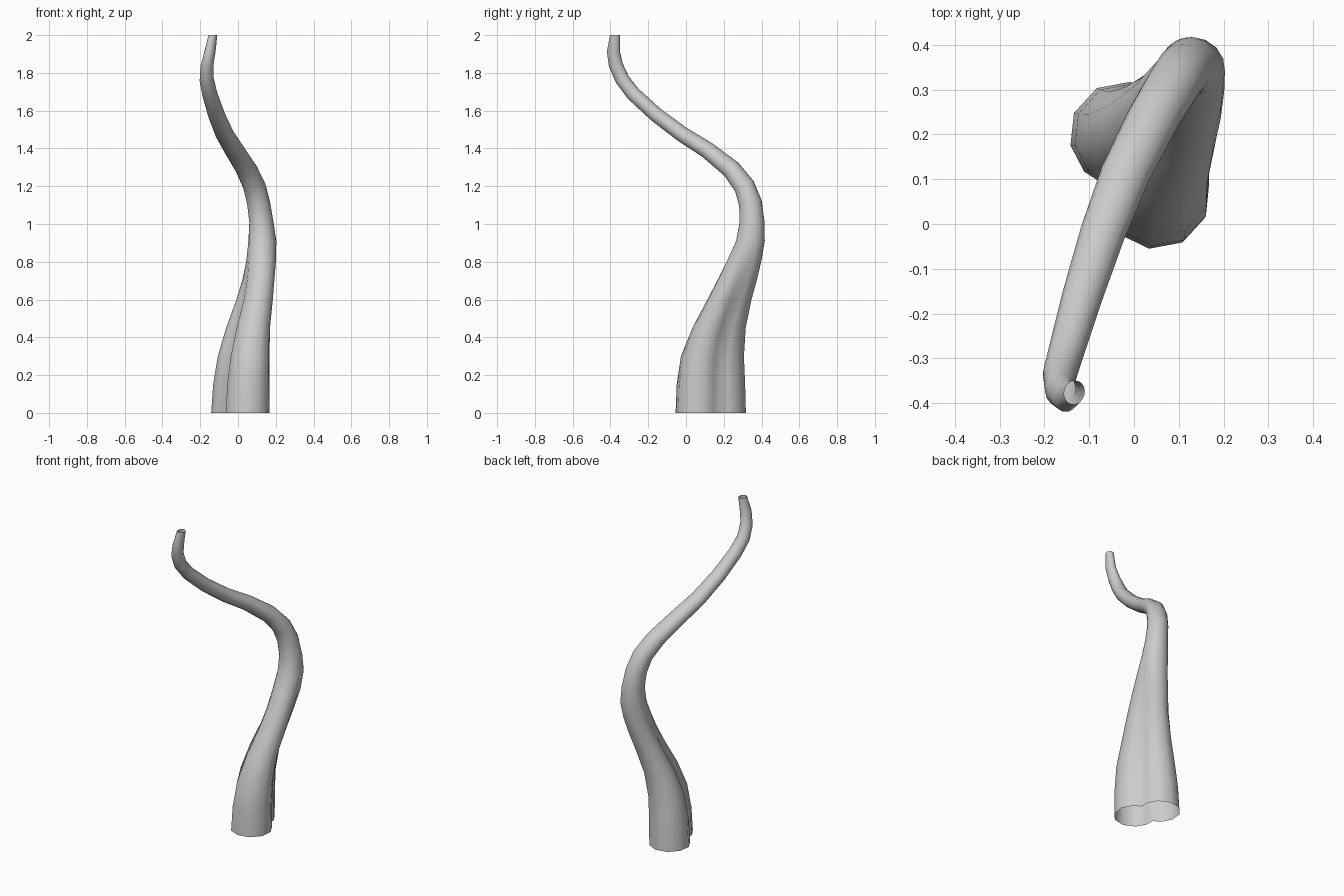
import bpy, bmesh, math
from mathutils import Vector

SIDES = 16
UP = Vector((0, 0, 1))

# Rings: centre x, y, z, heading angle, half length, lobe radius, lobe offset
rings = [
    (0.0125, 0.131, 0.00, 119, 0.197, 0.119, 0.078),
    (0.018, 0.132, 0.15, 119, 0.192, 0.115, 0.076),
    (0.030, 0.140, 0.30, 119, 0.177, 0.105, 0.070),
    (0.053, 0.175, 0.45, 118, 0.149, 0.090, 0.058),
    (0.088, 0.230, 0.60, 115, 0.122, 0.078, 0.042),
    (0.109, 0.274, 0.71, 110, 0.107, 0.074, 0.030),
    (0.123, 0.310, 0.81, 102, 0.092, 0.075, 0.015),
    (0.129, 0.341, 0.91, 90, 0.076, 0.074, 0.005),
    (0.124, 0.350, 1.01, 80, 0.067, 0.065, 0),
    (0.109, 0.341, 1.11, 75, 0.062, 0.061, 0),
    (0.087, 0.309, 1.20, 73, 0.056, 0.060, 0),
    (0.045, 0.240, 1.29, 73, 0.051, 0.058, 0),
    (-0.018, 0.115, 1.39, 73, 0.045, 0.055, 0),
    (-0.070, -0.020, 1.475, 73, 0.042, 0.050, 0),
    (-0.115, -0.160, 1.580, 73, 0.040, 0.045, 0),
    (-0.150, -0.280, 1.690, 73, 0.039, 0.040, 0),
    (-0.166, -0.337, 1.765, 73, 0.038, 0.038, 0),
    (-0.164, -0.371, 1.840, 73, 0.038, 0.034, 0),
    (-0.149, -0.384, 1.910, 73, 0.036, 0.029, 0),
    (-0.133, -0.376, 2.000, 73, 0.027, 0.023, 0),
]


def ring_points(i):
    x, y, z, angle, length, radius, offset = rings[i]
    # Lower rings and the tip lie level, the bent part follows the path
    tangent = UP
    if 9 <= i < len(rings) - 1:
        tangent = Vector(rings[i + 1][:3]) - Vector(rings[i - 1][:3])
    a = math.radians(angle - 90)
    side = Vector((math.cos(a), math.sin(a), 0))
    along = tangent.cross(side).normalized()
    stretch = length / (radius + offset)
    for k in range(SIDES):
        t = 2 * math.pi * k / SIDES
        c, s = math.cos(t), math.sin(t)
        # Outline of two overlapping circles
        reach = offset * abs(c) + math.sqrt(radius ** 2 - (offset * s) ** 2)
        yield (Vector((x, y, z)) + along * reach * c * stretch
               - side * reach * s)


# Tentacle skin, a hollow shell open at both ends
bm = bmesh.new()
loops = [[bm.verts.new(p) for p in ring_points(i)] for i in range(len(rings))]
for low, high in zip(loops, loops[1:]):
    for k in range(SIDES):
        n = (k + 1) % SIDES
        # along x -side runs counter-clockwise from above, so faces look outward
        bm.faces.new((low[k], low[n], high[n], high[k]))

mesh = bpy.data.meshes.new("tentacle")
bm.to_mesh(mesh)
bm.free()
tentacle = bpy.data.objects.new("tentacle", mesh)
bpy.context.collection.objects.link(tentacle)
bpy.context.view_layer.objects.active = tentacle
tentacle.select_set(True)
bpy.ops.object.shade_smooth_by_angle(angle=math.radians(60))
